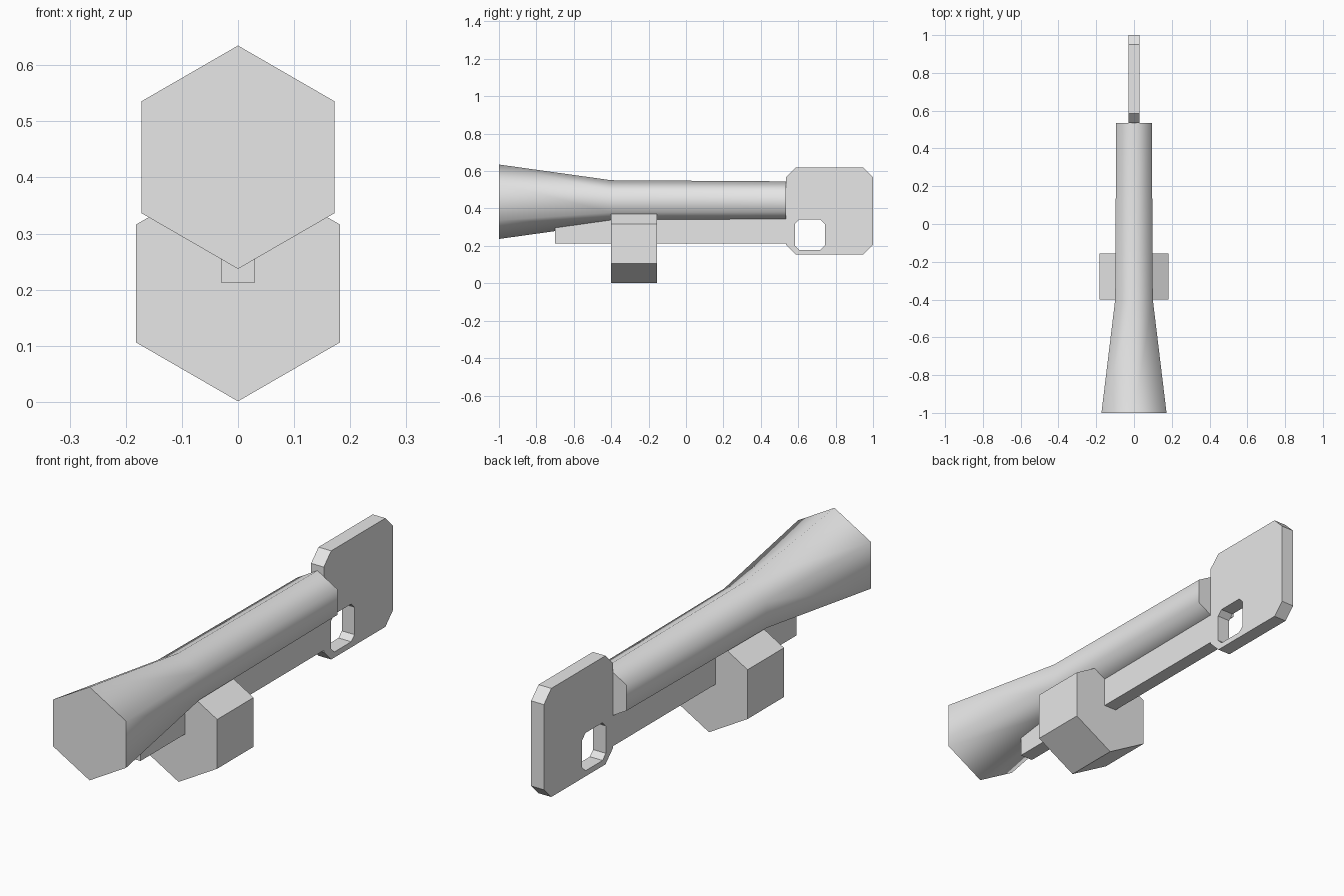
import bpy
import bmesh
from math import sin, cos, pi

if "Cube" in bpy.data.objects:
    bpy.data.objects.remove(bpy.data.objects["Cube"], do_unlink=True)

grey = bpy.data.materials.new("light_grey")
grey.use_nodes = True
grey.diffuse_color = (0.8, 0.8, 0.8, 1)
grey.node_tree.nodes["Principled BSDF"].inputs["Base Color"].default_value = (0.8, 0.8, 0.8, 1)


def finish(name, bm):
    bmesh.ops.recalc_face_normals(bm, faces=bm.faces)
    mesh = bpy.data.meshes.new(name)
    bm.to_mesh(mesh)
    bm.free()
    mesh.materials.append(grey)
    obj = bpy.data.objects.new(name, mesh)
    bpy.context.collection.objects.link(obj)
    return obj


def hex_loft(name, z, sections, smooth=False):
    """Hexagonal solid along y, with a corner pointing up."""
    bm = bmesh.new()
    rings = [[bm.verts.new((r * sin(i * pi / 3), y, z + r * cos(i * pi / 3)))
              for i in range(6)] for y, r in sections]
    for a, b in zip(rings, rings[1:]):
        for i in range(6):
            j = (i + 1) % 6
            bm.faces.new((a[i], a[j], b[j], b[i])).smooth = smooth
    for ring in (rings[0], rings[-1]):
        cap = bm.faces.new(ring)
        for edge in cap.edges:
            edge.smooth = False
    return finish(name, bm)


def chamfered(y0, y1, z0, z1, c):
    """Rectangle outline in the yz plane with cut corners."""
    return [(y0 + c, z0), (y1 - c, z0), (y1, z0 + c), (y1, z1 - c),
            (y1 - c, z1), (y0 + c, z1), (y0, z1 - c), (y0, z0 + c)]


def framed_plate(name, outer, inner, half):
    """Flat plate with a window through it; both outlines match in count."""
    bm = bmesh.new()
    loops = [[bm.verts.new((x, y, z)) for y, z in outline]
             for outline, x in ((outer, half), (inner, half), (inner, -half), (outer, -half))]
    n = len(outer)
    for k in range(4):
        a, b = loops[k], loops[(k + 1) % 4]
        for i in range(n):
            j = (i + 1) % n
            bm.faces.new((a[i], a[j], b[j], b[i]))
    return finish(name, bm)


# Flared barrel
hex_loft("barrel", 0.436, [(-1.0, 0.199), (-0.4, 0.115), (0.535, 0.109)], smooth=True)

# Ammunition drum
hex_loft("drum", 0.211, [(-0.4, 0.21), (-0.155, 0.21)])

# Rail under the barrel
bm = bmesh.new()
bmesh.ops.create_cube(bm, size=1)
for v in bm.verts:
    v.co.x *= 0.06
    v.co.y = -0.08 + v.co.y * 1.24
    v.co.z = 0.2865 + v.co.z * 0.147
finish("rail", bm)

# Stock with grip hole
framed_plate("stock", chamfered(0.535, 1.0, 0.155, 0.618, 0.05),
             chamfered(0.583, 0.742, 0.179, 0.34, 0.022), 0.03)
